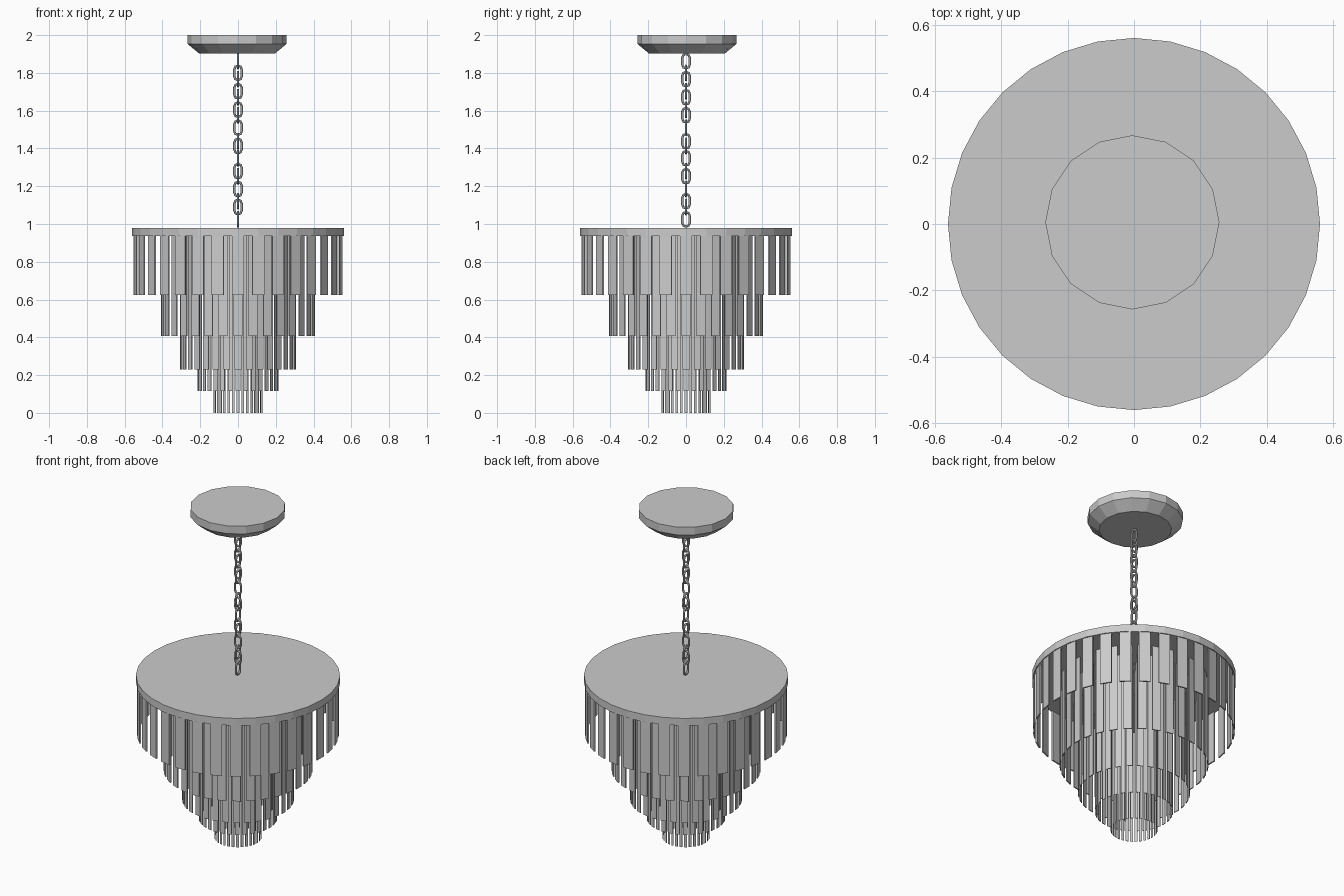
import bpy, bmesh, math
from mathutils import Matrix, Vector

if "Cube" in bpy.data.objects:
    bpy.data.objects.remove(bpy.data.objects["Cube"])


def make_object(name, bm):
    bmesh.ops.recalc_face_normals(bm, faces=bm.faces)
    me = bpy.data.meshes.new(name)
    bm.to_mesh(me)
    bm.free()
    ob = bpy.data.objects.new(name, me)
    bpy.context.collection.objects.link(ob)
    return ob


def lathe(name, profile, sides, center=(0, 0)):
    """Closed turned solid from (radius, z) points."""
    bm = bmesh.new()
    rings = []
    for r, z in profile:
        rings.append([bm.verts.new((center[0] + r * math.cos(2 * math.pi * i / sides),
                                    center[1] + r * math.sin(2 * math.pi * i / sides), z))
                      for i in range(sides)])
    for a, b in zip(rings, rings[1:]):
        for i in range(sides):
            j = (i + 1) % sides
            bm.faces.new((a[i], a[j], b[j], b[i]))
    bm.faces.new(rings[0])
    bm.faces.new(rings[-1])
    return make_object(name, bm)


def crystal_tier(name, radius, width, depth, bottom, top, count=32):
    """Ring of thin hanging strips facing outwards."""
    bm = bmesh.new()
    for i in range(count):
        m = (Matrix.Rotation(2 * math.pi * i / count, 4, 'Z')
             @ Matrix.Translation((radius - depth / 2, 0, (bottom + top) / 2))
             @ Matrix.Diagonal((depth, width, top - bottom, 1)))
        bmesh.ops.create_cube(bm, size=1, matrix=m)
    return make_object(name, bm)


def chain_link(name, z, along_x):
    """Stretched ring with a small hexagonal section."""
    bm = bmesh.new()
    straight, bend, wire, sides = 0.019, 0.0195, 0.0065, 6
    rings = []
    for end in (1, -1):
        for k in range(5):
            a = math.pi * k / 4 + (0 if end == 1 else math.pi)
            out = Vector((math.cos(a), 0, math.sin(a)))
            c = out * bend + Vector((0, 0, end * straight))
            ring = []
            for s in range(sides):
                t = 2 * math.pi * s / sides
                p = c + wire * (math.cos(t) * out + math.sin(t) * Vector((0, 1, 0)))
                ring.append(bm.verts.new(p))
            rings.append(ring)
    for n, a in enumerate(rings):
        b = rings[(n + 1) % len(rings)]
        for s in range(sides):
            t = (s + 1) % sides
            bm.faces.new((a[s], a[t], b[t], b[s]))
    ob = make_object(name, bm)
    ob.location.z = z
    if not along_x:
        ob.rotation_euler.z = math.pi / 2
    return ob


# Ceiling canopy
lathe("ceiling_canopy", [(0.2, 1.902), (0.262, 1.953), (0.262, 2.0)], 16, (-0.005, 0.005))

# Top plate
lathe("top_plate", [(0.56, 0.936), (0.56, 0.98)], 32)

# Chain, links alternating between two planes
for i, z in enumerate((1.80, 1.703, 1.605, 1.51, 1.413, 1.28, 1.185, 1.09)):
    chain_link(f"chain_link_front_{i}", z, True)
for i, z in enumerate((1.862, 1.767, 1.671, 1.576, 1.438, 1.348, 1.253, 1.121, 1.025)):
    chain_link(f"chain_link_side_{i}", z, False)

# Tiers of hanging crystals
for i, (r, z) in enumerate(((0.553, 0.625), (0.408, 0.408), (0.307, 0.23),
                            (0.215, 0.115), (0.13, 0.0))):
    crystal_tier(f"crystal_tier_{i + 1}", r, r * 0.115, 0.015 * r, z, 0.937)
